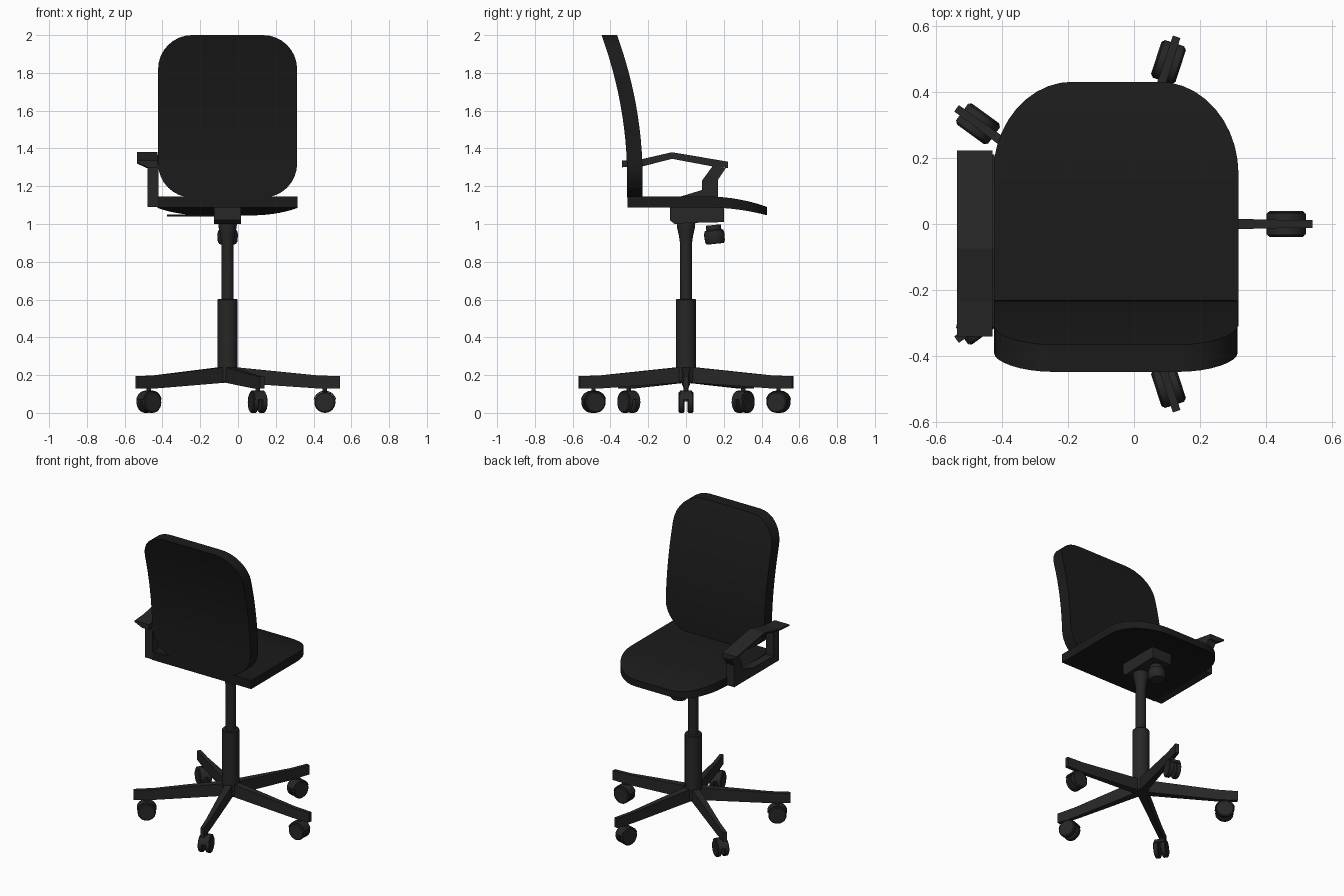
import bpy, bmesh
from math import sin, cos, pi, radians, sqrt
from mathutils import Matrix, Vector

if "Cube" in bpy.data.objects:
    bpy.data.objects.remove(bpy.data.objects["Cube"])

CX = -0.055  # x of the column axis


def material(name, v):
    m = bpy.data.materials.new(name)
    m.diffuse_color = (v, v, v, 1)
    m.use_nodes = True
    m.node_tree.nodes["Principled BSDF"].inputs["Base Color"].default_value = m.diffuse_color
    return m


FABRIC = material("black_fabric", 0.011)
PLASTIC = material("black_plastic", 0.02)


def finish(name, bm, mat, angle=None, matrix=None):
    bmesh.ops.recalc_face_normals(bm, faces=bm.faces)
    me = bpy.data.meshes.new(name)
    bm.to_mesh(me)
    bm.free()
    me.materials.append(mat)
    ob = bpy.data.objects.new(name, me)
    bpy.context.collection.objects.link(ob)
    if matrix:
        ob.matrix_world = matrix
    if angle:
        bpy.ops.object.select_all(action='DESELECT')
        ob.select_set(True)
        bpy.context.view_layer.objects.active = ob
        bpy.ops.object.shade_smooth_by_angle(angle=radians(angle))
    return ob


def loft(name, rings, mat, closed=False, angle=None, matrix=None):
    """Skin a list of equal-length point rings; cap the ends unless closed."""
    bm = bmesh.new()
    vs = [[bm.verts.new(p) for p in r] for r in rings]
    n = len(rings[0])
    pairs = list(zip(vs, vs[1:])) + ([(vs[-1], vs[0])] if closed else [])
    for a, b in pairs:
        for i in range(n):
            j = (i + 1) % n
            bm.faces.new((a[i], a[j], b[j], b[i]))
    if not closed:
        bm.faces.new(vs[0])
        bm.faces.new(vs[-1])
    return finish(name, bm, mat, angle, matrix)


def turned(name, profile, mat=PLASTIC, seg=24, matrix=None):
    """Solid of revolution round z from (radius, z) points."""
    rings = [[(r * cos(2 * pi * i / seg), r * sin(2 * pi * i / seg), z)
              for i in range(seg)] for r, z in profile]
    return loft(name, rings, mat, angle=35, matrix=matrix)


def box(name, x, y, z, mat=PLASTIC):
    ring = lambda h: [(x[0], y[0], h), (x[1], y[0], h), (x[1], y[1], h), (x[0], y[1], h)]
    return loft(name, [ring(z[0]), ring(z[1])], mat)


# seat: rounded at the open end, which also droops
rows = [-0.31, -0.1, 0.1, 0.15] + [0.15 + 0.28 * sin(a * pi / 20) for a in range(1, 11)]
rings = []
for y in rows:
    t = min(1, max(0, (y - 0.15) / 0.28))
    w = 0.371 - 0.24 * (1 - sqrt(1 - t * t))
    d = max(0, y - 0.12) ** 2
    top, low = 1.145 - 0.57 * d, 1.087 - 0.43 * d
    rings.append([(CX - w, y, low), (CX + w, y, low), (CX + w, y, top), (CX - w, y, top)])
loft("seat", rings, FABRIC, angle=40)

# backrest: rounded rectangle bent backwards
R = 0.18
arc = [R * (1 - cos(a * pi / 16)) for a in range(9)]
rows = [1.14 + a for a in arc] + [1.32 + 0.5 * i / 8 for i in range(1, 8)] + [2.0 - a for a in reversed(arc)]
rings = []
for z in rows:
    t = max(0, 1 - min(z - 1.14, 2.0 - z) / R)
    w = 0.368 - R * (1 - sqrt(max(0, 1 - t * t)))
    yf = -0.23 - 0.135 * (max(0, z - 1.25) / 0.75) ** 2
    yb = yf - 0.082
    rings.append([(CX - w, yb, z), (CX + w, yb, z), (CX + w, yf, z), (CX - w, yf, z)])
loft("backrest", rings, FABRIC, angle=40)

# armrest loop, on one side only
outer = [(-.31, 1.09), (-.31, 1.32), (-.074, 1.365), (.21, 1.295), (.17, 1.235), (.17, 1.09), (-.03, 1.09)]
inner = [(-.25, 1.14), (-.25, 1.30), (-.074, 1.345), (.14, 1.305), (.085, 1.23), (.085, 1.18), (-.03, 1.145)]
x0, x1 = -0.48, -0.422
loft("armrest_frame", [[(x0, *o), (x1, *o), (x1, *i), (x0, *i)] for o, i in zip(outer, inner)],
     PLASTIC, closed=True)

# armrest pad with a thin overhanging outer edge
pad = [(-0.34, 1.335), (-0.235, 1.343), (-0.074, 1.38), (0.222, 1.33)]
loft("armrest_pad", [[(-0.535, y, z), (-0.427, y, z), (-0.427, y, z - 0.035),
                      (-0.48, y, z - 0.035), (-0.535, y, z - 0.01)] for y, z in pad], PLASTIC)

# tilt mechanism, knob and lever below the seat
side = [(-0.085, 1.09), (0.2, 1.09), (0.2, 1.01), (0.0, 1.005), (-0.06, 1.0), (-0.085, 1.02)]
loft("tilt_mechanism", [[(x, *p) for p in side] for x in (-0.127, 0.017)], PLASTIC)
turned("tension_knob", [(0.04, 0.1), (0.04, 0.075), (0.05, 0.07), (0.055, 0.05), (0.052, 0.012), (0.045, 0)],
       matrix=Matrix.Translation((CX, 0.155, 0.895)) @ Matrix.Rotation(radians(6), 4, 'X'))
turned("height_lever", [(0.005, 0), (0.005, 0.26)], seg=10,
       matrix=Matrix.Translation((-0.115, -0.015, 1.046)) @ Matrix.Rotation(radians(-90), 4, 'Y'))

# gas column with its neck
axis = Matrix.Translation((CX, 0, 0))
turned("gas_column", [(0.032, 0.58), (0.032, 0.9), (0.038, 0.94), (0.048, 0.985), (0.05, 1.02)], matrix=axis)
turned("column_sleeve", [(0.045, 0.16), (0.053, 0.17), (0.053, 0.598), (0.05, 0.602)], matrix=axis)

# five legs, each with a twin-wheel caster
for k in range(5):
    M = axis @ Matrix.Rotation(k * 2 * pi / 5, 4, 'Z')
    stations = [(0.03, 0.024, 0.16, 0.243), (0.47, 0.013, 0.13, 0.199), (0.595, 0.012, 0.13, 0.194)]
    loft(f"leg_{k + 1}", [[(r, -w, a), (r, w, a), (r, w, b), (r, -w, b)] for r, w, a, b in stations],
         PLASTIC, matrix=M)
    C = M @ Matrix.Translation((0.515, 0, 0))
    turned(f"caster_stem_{k + 1}", [(0.012, 0.06), (0.012, 0.14)], seg=12, matrix=C)
    for s in (-1, 1):
        W = C @ Matrix.Translation((0, s * 0.0235, 0.056)) @ Matrix.Rotation(pi / 2, 4, 'X')
        turned(f"caster_wheel_{k + 1}_{'a' if s < 0 else 'b'}",
               [(0.05, -0.0155), (0.056, -0.011), (0.056, 0.011), (0.05, 0.0155)], matrix=W)
    # hood over the wheels
    hood = []
    for i in range(11):
        a = radians(15 + 15 * i)
        hood.append([(r * cos(a), y, 0.056 + r * sin(a))
                     for r, y in ((0.057, -0.032), (0.062, -0.032), (0.062, 0.032), (0.057, 0.032))])
    loft(f"caster_hood_{k + 1}", hood, PLASTIC, angle=40, matrix=C)
